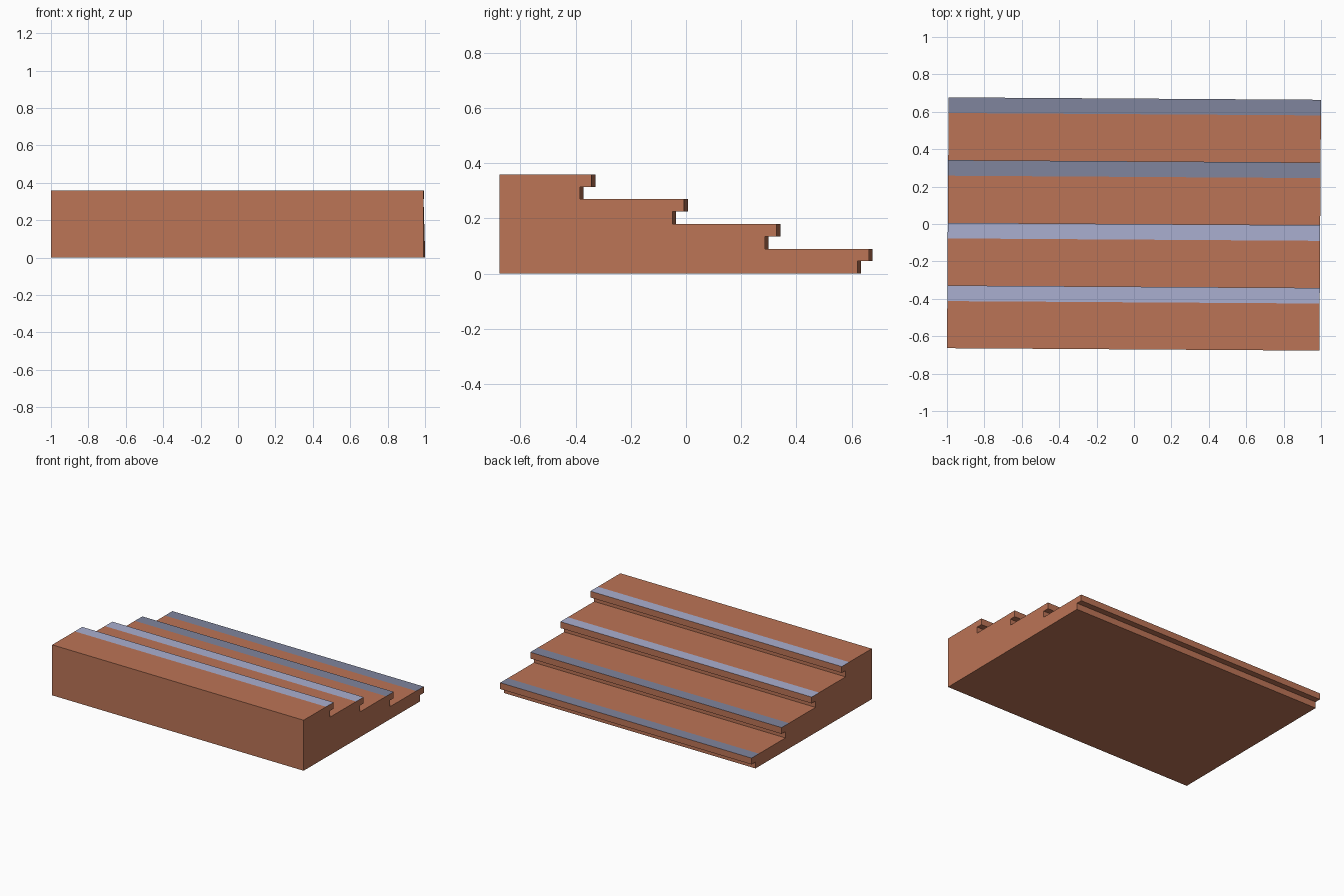
import bpy, bmesh
from mathutils import Matrix

if "Cube" in bpy.data.objects:
    bpy.data.objects.remove(bpy.data.objects["Cube"])

LENGTH, HALF_DEPTH = 1.991, 0.6705
STEPS, RISE = 4, 0.09
RUN = 2 * HALF_DEPTH / STEPS
NOSING_H, OVERHANG, STRIP = 0.045, 0.043, 0.0835


def material(name, rgb):
    m = bpy.data.materials.new(name)
    m.diffuse_color = (*rgb, 1)
    m.use_nodes = True
    m.node_tree.nodes["Principled BSDF"].inputs["Base Color"].default_value = m.diffuse_color
    return m


# Side profile (y, z): front wall, then overhanging treads descending to the back
profile = [(-HALF_DEPTH, 0), (-HALF_DEPTH, STEPS * RISE)]
for i in range(STEPS):
    y = -HALF_DEPTH + RUN * (i + 1)
    z = RISE * (STEPS - i)
    profile += [(y - STRIP, z), (y, z), (y, z - NOSING_H),
                (y - OVERHANG, z - NOSING_H), (y - OVERHANG, z - RISE)]

# Extrude the profile along the width
bm = bmesh.new()
cap = bm.faces.new([bm.verts.new((-LENGTH / 2, y, z)) for y, z in profile])
ext = bmesh.ops.extrude_face_region(bm, geom=[cap], use_keep_orig=True)
moved = [v for v in ext["geom"] if isinstance(v, bmesh.types.BMVert)]
bmesh.ops.translate(bm, verts=moved, vec=(LENGTH, 0, 0))
bmesh.ops.recalc_face_normals(bm, faces=bm.faces)

# Edge strips: narrow upward faces, pale on the two upper steps, grey on the lower
for f in bm.faces:
    ys = [v.co.y for v in f.verts]
    if f.normal.z > 0.9 and max(ys) - min(ys) < STRIP + 0.01:
        f.material_index = 1 if f.calc_center_median().z > 2.5 * RISE else 2

# The whole flight is turned very slightly
bmesh.ops.transform(bm, matrix=Matrix.Rotation(-0.0065, 4, 'Z'), verts=bm.verts)

mesh = bpy.data.meshes.new("stair_flight")
bm.to_mesh(mesh)
bm.free()
mesh.materials.append(material("terracotta", (0.50, 0.175, 0.093)))
mesh.materials.append(material("pale blue strip", (0.40, 0.43, 0.63)))
mesh.materials.append(material("slate grey strip", (0.215, 0.235, 0.34)))
bpy.context.collection.objects.link(bpy.data.objects.new("stair_flight", mesh))
